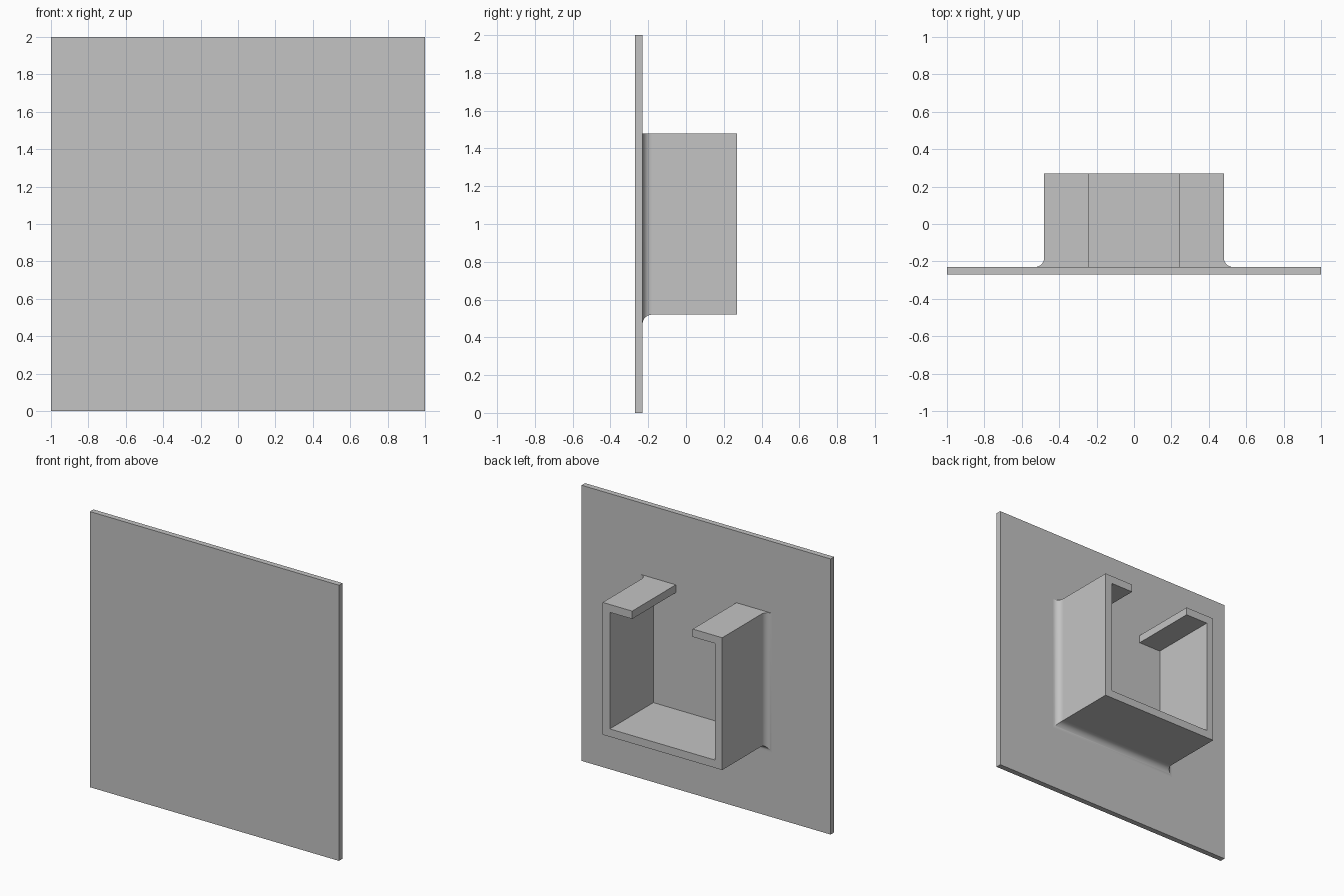
import bpy
import bmesh
import math

cube = bpy.data.objects.get("Cube")
if cube:
    bpy.data.objects.remove(cube, do_unlink=True)

# Single grey finish
grey = bpy.data.materials.new("plain grey")
grey.use_nodes = True
colour = (0.55, 0.55, 0.55, 1)
grey.diffuse_color = colour
grey.node_tree.nodes["Principled BSDF"].inputs["Base Color"].default_value = colour

PLATE_FRONT, PLATE_BACK, RIM = -0.27, -0.23, 0.27
HALF, LOW, HIGH = 0.48, 0.52, 1.48      # channel outline
WALL, SLOT, FILLET = 0.057, 0.243, 0.05


def loft(name, rings):
    """Skin matching closed rings of points and cap both ends."""
    bm = bmesh.new()
    loops = [[bm.verts.new(p) for p in ring] for ring in rings]
    for a, b in zip(loops, loops[1:]):
        for i in range(len(a)):
            j = (i + 1) % len(a)
            bm.faces.new((a[i], a[j], b[j], b[i]))
    bm.faces.new(loops[0])
    bm.faces.new(loops[-1])
    bmesh.ops.recalc_face_normals(bm, faces=bm.faces)
    mesh = bpy.data.meshes.new(name)
    bm.to_mesh(mesh)
    bm.free()
    mesh.materials.append(grey)
    obj = bpy.data.objects.new(name, mesh)
    bpy.context.collection.objects.link(obj)
    return obj


def extrude(name, profile, y0, y1):
    return loft(name, [[(x, y, z) for x, z in profile] for y in (y0, y1)])


# Square mounting plate
extrude("mounting_plate", [(-1, 0), (1, 0), (1, 2), (-1, 2)], PLATE_FRONT, PLATE_BACK)

# Slotted C-shaped channel: half profile, mirrored across x
inner = HALF - WALL
half = [(HALF, LOW), (HALF, HIGH), (SLOT, HIGH), (SLOT, HIGH - WALL),
        (inner, HIGH - WALL), (inner, LOW + WALL)]
profile = half + [(-x, z) for x, z in reversed(half)]
extrude("slotted_channel", profile, PLATE_BACK, RIM)

# Concave fillet around the sides and bottom of the channel, mitred at corners
STEPS = 12
rings = []
for k in range(STEPS + 1):
    a = math.pi / 2 * k / STEPS
    d = FILLET * (1 - math.sin(a))
    y = PLATE_BACK + FILLET * (1 - math.cos(a))
    w = HALF + d
    outer = [(w, HIGH), (w, LOW - d), (-w, LOW - d), (-w, HIGH)]
    core = HALF - WALL / 2
    back = [(-core, HIGH), (-core, LOW + WALL / 2), (core, LOW + WALL / 2), (core, HIGH)]
    rings.append([(x, y, z) for x, z in outer + back])
fillet = loft("base_fillet", rings)

# Smooth the curved fillet, keep mitres and ends sharp
bpy.ops.object.select_all(action="DESELECT")
fillet.select_set(True)
bpy.context.view_layer.objects.active = fillet
bpy.ops.object.shade_smooth_by_angle(angle=math.radians(25))
